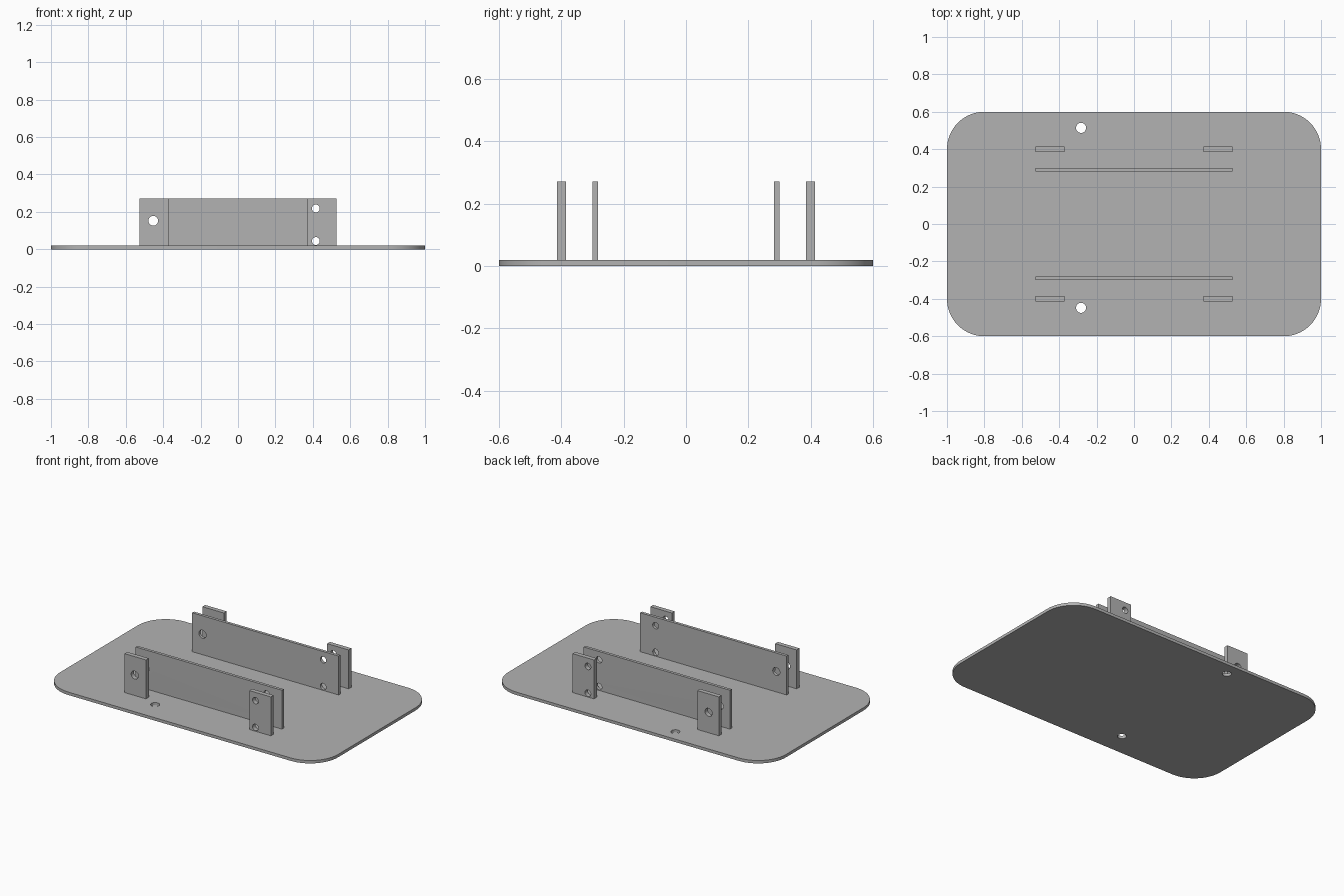
import bpy, bmesh
from math import sin, cos, pi, radians
from mathutils import Matrix

cube = bpy.data.objects.get("Cube")
if cube:
    bpy.data.objects.remove(cube, do_unlink=True)

grey = bpy.data.materials.new("plain grey")
grey.use_nodes = True
colour = (0.45, 0.45, 0.45, 1)
grey.diffuse_color = colour
grey.node_tree.nodes["Principled BSDF"].inputs["Base Color"].default_value = colour


def arc(cx, cy, r, start, end, steps):
    return [(cx + r * cos(start + (end - start) * i / steps),
             cy + r * sin(start + (end - start) * i / steps)) for i in range(steps + 1)]


def circle(cx, cy, r):
    return arc(cx, cy, r, 0, 2 * pi, 32)[:-1]


def rectangle(x0, x1, y0, y1):
    return [(x0, y0), (x1, y0), (x1, y1), (x0, y1)]


def sheet(name, loops, thickness, matrix):
    """Extrude an outline with holes into a flat sheet, centred on its thickness."""
    curve = bpy.data.curves.new(name, "CURVE")
    curve.dimensions = "2D"
    curve.fill_mode = "BOTH"
    curve.extrude = thickness / 2
    for loop in loops:
        spline = curve.splines.new("POLY")
        spline.points.add(len(loop) - 1)
        for point, (x, y) in zip(spline.points, loop):
            point.co = (x, y, 0, 1)
        spline.use_cyclic_u = True
    helper = bpy.data.objects.new(name + "_outline", curve)
    mesh = bpy.data.meshes.new_from_object(helper)
    bpy.data.objects.remove(helper)
    bpy.data.curves.remove(curve)

    bm = bmesh.new()
    bm.from_mesh(mesh)
    bmesh.ops.remove_doubles(bm, verts=bm.verts, dist=1e-5)
    bmesh.ops.recalc_face_normals(bm, faces=bm.faces)
    bm.transform(matrix)
    bm.to_mesh(mesh)
    bm.free()
    mesh.name = name
    mesh.materials.clear()
    mesh.materials.append(grey)
    obj = bpy.data.objects.new(name, mesh)
    bpy.context.collection.objects.link(obj)
    bpy.ops.object.select_all(action="DESELECT")
    obj.select_set(True)
    bpy.context.view_layer.objects.active = obj
    bpy.ops.object.shade_smooth_by_angle(angle=radians(30))
    return obj


# Base plate with rounded corners and two through holes
W, D, R, T = 1.0, 0.6, 0.2, 0.019
outline = []
for k, (sx, sy) in enumerate([(1, 1), (-1, 1), (-1, -1), (1, -1)]):
    outline += arc(sx * (W - R), sy * (D - R), R, k * pi / 2, (k + 1) * pi / 2, 16)
base_holes = [circle(-0.283, 0.514, 0.027), circle(-0.283, -0.448, 0.027)]
sheet("base_plate", [outline] + base_holes, T, Matrix.Translation((0, 0, T / 2)))

# Upright plates: one pivot hole on the right, two pin holes on the left
TOP, OUT, IN = 0.272, 0.527, 0.372
pivot_hole = [circle(-0.453, 0.152, 0.026)]
pin_holes = [circle(0.416, z, 0.021) for z in (0.044, 0.218)]
upright = Matrix.Rotation(pi / 2, 4, "X")

for side, s in (("front", -1), ("back", 1)):
    wall_at = Matrix.Translation((0, s * 0.291, 0)) @ upright
    tab_at = Matrix.Translation((0, s * 0.4, 0)) @ upright
    sheet(side + "_wall", [rectangle(-OUT, OUT, T, TOP)] + pivot_hole + pin_holes, 0.019, wall_at)
    sheet(side + "_right_tab", [rectangle(-OUT, -IN, T, TOP)] + pivot_hole, 0.029, tab_at)
    sheet(side + "_left_tab", [rectangle(IN, OUT, T, TOP)] + pin_holes, 0.029, tab_at)
